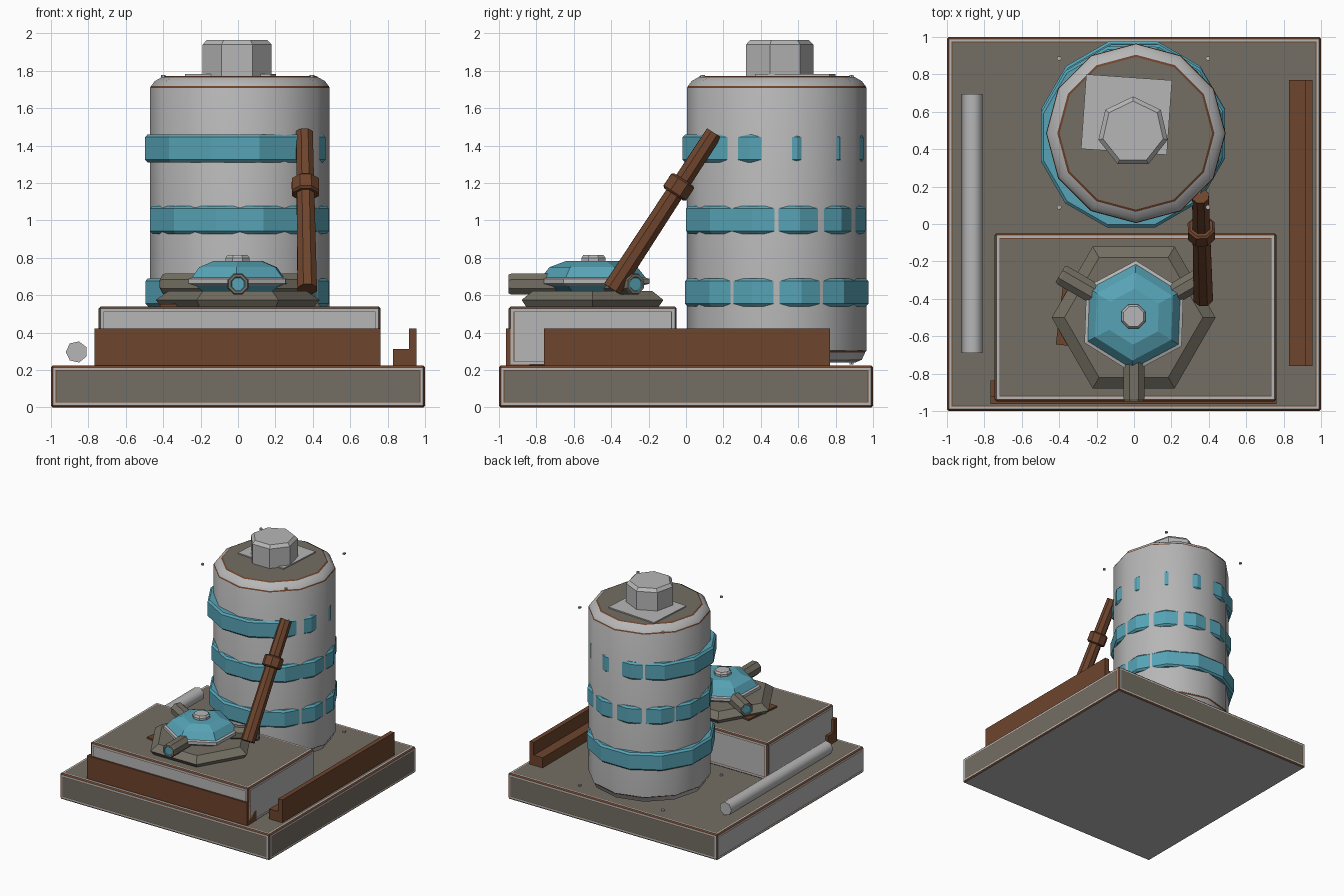
import bpy, bmesh
from math import cos, sin, pi, radians
from mathutils import Vector, Matrix

if "Cube" in bpy.data.objects:
    bpy.data.objects.remove(bpy.data.objects["Cube"])


def material(name, rgb):
    m = bpy.data.materials.new(name)
    m.diffuse_color = (*rgb, 1)
    m.use_nodes = True
    m.node_tree.nodes["Principled BSDF"].inputs["Base Color"].default_value = m.diffuse_color
    return m


MATS = [material("light_grey_metal", (0.47, 0.47, 0.47)),
        material("taupe_paint", (0.172, 0.158, 0.125)),
        material("teal_paint", (0.095, 0.37, 0.47)),
        material("rust_brown", (0.155, 0.058, 0.026))]
GREY, TAUPE, TEAL, BROWN = range(4)


def finish(name, bm, matrix=Matrix(), smooth=None):
    bmesh.ops.recalc_face_normals(bm, faces=bm.faces)
    me = bpy.data.meshes.new(name)
    bm.to_mesh(me)
    bm.free()
    for m in MATS:
        me.materials.append(m)
    ob = bpy.data.objects.new(name, me)
    ob.matrix_world = matrix
    bpy.context.collection.objects.link(ob)
    if smooth:
        bpy.ops.object.select_all(action='DESELECT')
        ob.select_set(True)
        bpy.context.view_layer.objects.active = ob
        bpy.ops.object.shade_smooth_by_angle(angle=radians(smooth))
    return ob


def turned(name, sides, rot, profile, matrix=Matrix(), smooth=None):
    """Polygonal lathe; profile rows are (radius, height, colour of the strip above)."""
    bm = bmesh.new()
    rings = []
    for r, z, _ in profile:
        rings.append([bm.verts.new((r * cos(radians(rot) + 2 * pi * i / sides),
                                    r * sin(radians(rot) + 2 * pi * i / sides), z))
                      for i in range(sides)])
    bm.faces.new(rings[0]).material_index = profile[0][2]
    for a, b, row in zip(rings, rings[1:], profile):
        for i in range(sides):
            j = (i + 1) % sides
            bm.faces.new((a[i], a[j], b[j], b[i])).material_index = row[2]
    bm.faces.new(rings[-1]).material_index = profile[-1][2]
    return finish(name, bm, matrix, smooth)


def at(x, y, z=0):
    return Matrix.Translation((x, y, z))


def along(start, end):
    """Matrix whose z axis runs from start towards end."""
    s, e = Vector(start), Vector(end)
    return Matrix.Translation(s) @ (e - s).to_track_quat('Z', 'Y').to_matrix().to_4x4()


def box(name, lo, hi, colour, bevel=0.0, matrix=Matrix()):
    lo, hi = Vector(lo), Vector(hi)
    bm = bmesh.new()
    bmesh.ops.create_cube(bm, size=1)
    for v in bm.verts:
        v.co = (lo + hi) / 2 + v.co * (hi - lo)
    if bevel:
        bmesh.ops.bevel(bm, geom=bm.edges[:], offset=bevel, segments=1, affect='EDGES')
    for f in bm.faces:
        f.material_index = colour
    return finish(name, bm, matrix)


def trimmed_box(name, lo, hi, colour_rule):
    """Chamfered box with worn brown edges, a grey rim and coloured panels."""
    lo, hi = Vector(lo), Vector(hi)
    bm = bmesh.new()
    bmesh.ops.create_cube(bm, size=1)
    for v in bm.verts:
        v.co = (lo + hi) / 2 + v.co * (hi - lo)
    bmesh.ops.bevel(bm, geom=bm.edges[:], offset=0.01, segments=1, affect='EDGES')
    bm.normal_update()
    panels = [f for f in bm.faces if max(abs(c) for c in f.normal) > 0.99]
    for f in bm.faces:
        f.material_index = BROWN
    for width, colour in ((0.022, GREY), (0.006, BROWN)):
        if colour == BROWN:
            panels = [f for f in panels if f.normal.z > -0.5]
        rim = bmesh.ops.inset_individual(bm, faces=panels, thickness=width)["faces"]
        for f in rim:
            f.material_index = colour
        for f in panels:
            f.material_index = colour_rule(f.normal)
    return finish(name, bm)


def rail(name, length, matrix):
    """L-section rail along local y: wall on +x, foot on -x."""
    section = [(0, 0), (0.125, 0), (0.125, 0.2), (0.085, 0.2), (0.085, 0.09), (0, 0.09)]
    bm = bmesh.new()
    a, b = ([bm.verts.new((x, y, z)) for x, z in section] for y in (-length / 2, length / 2))
    for i in range(6):
        j = (i + 1) % 6
        bm.faces.new((a[i], a[j], b[j], b[i]))
    bm.faces.new(a)
    bm.faces.new(b)
    for f in bm.faces:
        f.material_index = BROWN
    return finish(name, bm, matrix)


# Ground slab and raised block
trimmed_box("base_slab", (-1, -1, 0), (1, 1, 0.225),
            lambda n: GREY if n.x < -0.5 or n.z < -0.5 else TAUPE)
trimmed_box("raised_block", (-0.745, -0.948, 0.22), (0.762, -0.05, 0.54),
            lambda n: TAUPE if n.z > 0.5 else GREY)

# Brown L-shaped rails on the right and front, loose pipe on the left
rail("right_rail", 1.53, at(0.83, 0.005, 0.222))
rail("front_rail", 1.53, at(-0.003, -0.838, 0.222) @ Matrix.Rotation(-pi / 2, 4, 'Z'))
turned("side_pipe", 7, 0, [(0.058, 0, GREY), (0.058, 1.385, GREY)],
       along((-0.863, -0.69, 0.297), (-0.863, 1, 0.297)), 55)

# Storage tank
turned("tank_body", 12, 0, [
    (0.42, 0.24, GREY), (0.455, 0.255, GREY), (0.473, 0.295, BROWN), (0.48, 0.305, GREY),
    (0.48, 1.708, BROWN), (0.475, 1.718, GREY), (0.455, 1.745, GREY), (0.42, 1.765, BROWN),
    (0.408, 1.772, TAUPE)], at(0.01, 0.485), 31)

# Teal bands around the tank, each slightly off-centre
for name, r, x, y, z in (("lower_band", 0.508, -0.005, 0.485, 0.54),
                         ("middle_band", 0.496, 0.008, 0.48, 0.928),
                         ("upper_band", 0.50, -0.015, 0.465, 1.31)):
    turned(name, 12, 15, [(r - 0.015, 0, TEAL), (r, 0.015, TEAL),
                          (r, 0.135, TEAL), (r - 0.015, 0.15, TEAL)], at(x, y, z))

# Lid plate and cap
box("lid_plate", (-0.23, -0.2, 0), (0.23, 0.2, 0.012), GREY, 0,
    at(-0.04, 0.585, 1.77) @ Matrix.Rotation(radians(-4), 4, 'Z'))
turned("tank_cap", 7, 90, [(0.19, 0, GREY), (0.19, 0.17, GREY), (0.165, 0.195, GREY)],
       at(-0.005, 0.492, 1.77))

# Small bolts around the tank
for x in (-0.4, 0.395):
    for y in (0.09, 0.885):
        for z in (0.23, 1.765):
            turned("bolt", 6, 0, [(0.013, 0, GREY), (0.013, 0.012, GREY)], at(x, y, z))

# Turret foundation
box("rust_plate", (-0.25, -0.165, 0), (0.25, 0.165, 0.014), BROWN, 0,
    at(-0.15, -0.51, 0.54) @ Matrix.Rotation(radians(-7), 4, 'Z'))
turned("turret_base", 6, 0, [(0.41, 0.54, TAUPE), (0.438, 0.575, TAUPE), (0.37, 0.622, TAUPE)],
       at(-0.002, -0.5))

# Turret dome with grey collar and top knob
turned("turret_dome", 6, 88, [
    (0.2, 0.61, TEAL), (0.255, 0.65, GREY), (0.3, 0.662, GREY), (0.3, 0.688, GREY),
    (0.28, 0.694, TEAL), (0.235, 0.75, TEAL), (0.15, 0.782, TEAL)], at(0, -0.495))
turned("turret_knob", 8, 22.5, [(0.07, 0.77, GREY), (0.07, 0.8, GREY), (0.058, 0.815, GREY)],
       at(-0.003, -0.495))

# Three nozzles with teal tips
for deg in (30, 150, 270):
    d = Vector((cos(radians(deg)), sin(radians(deg)), 0))
    c = Vector((0, -0.495, 0.66))
    turned("nozzle", 8, 22.5, [(0.06, 0, TAUPE), (0.06, 0.24, TAUPE), (0.054, 0.255, TAUPE),
                               (0.04, 0.255, TEAL), (0.036, 0.25, TEAL)],
           along(c + d * 0.2, c + d))

# Leaning pipe with its collar
lean = along((0.37, -0.395, 0.632), (0.355, 0.15, 1.468))
turned("leaning_pipe", 8, 22.5, [(0.056, 0, BROWN), (0.048, 0.998, BROWN)], lean)
turned("pipe_collar", 8, 22.5, [(0.066, 0.605, BROWN), (0.078, 0.615, BROWN),
                                (0.078, 0.69, BROWN), (0.066, 0.7, BROWN)], lean)
